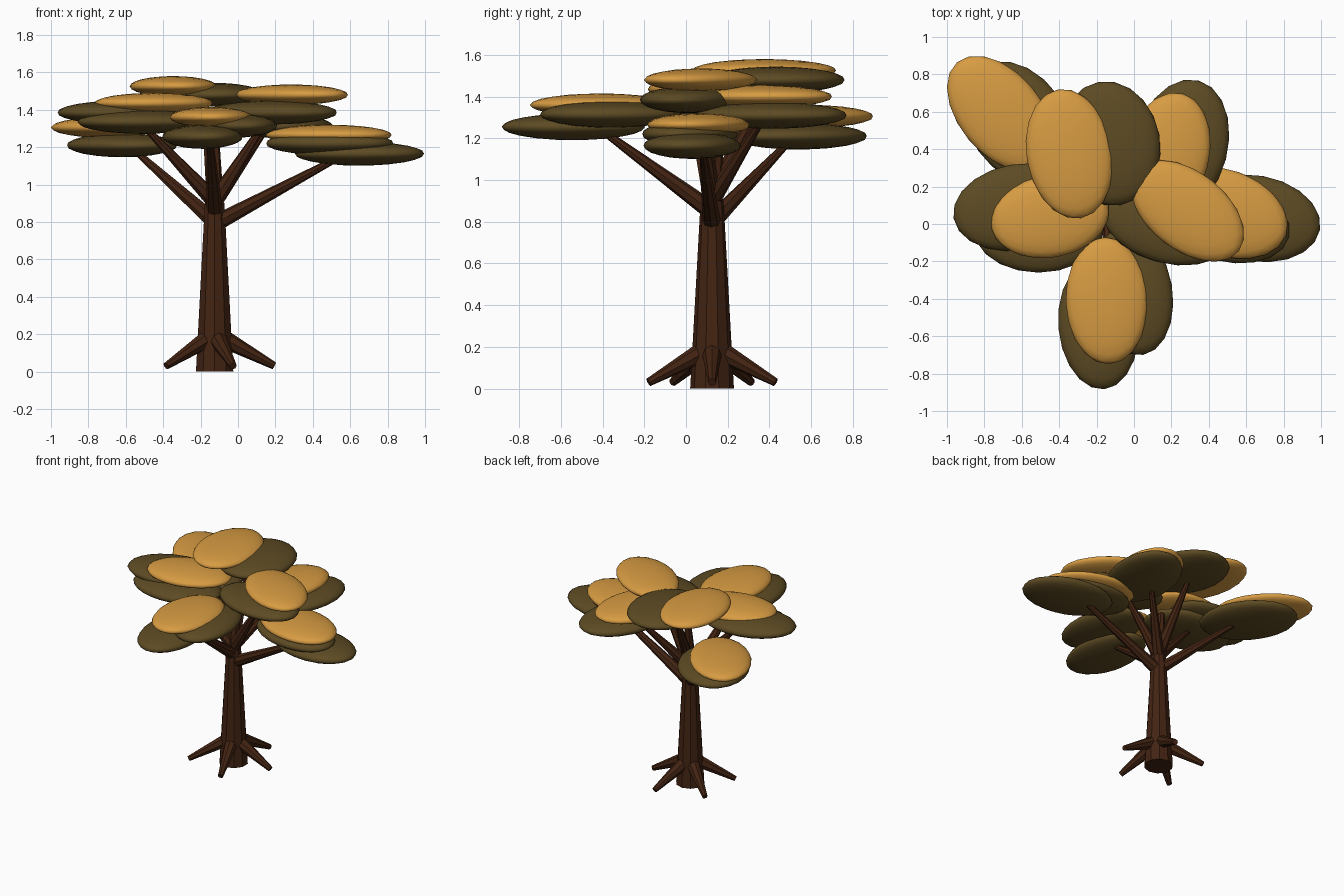
import bpy
import bmesh
from math import radians, cos, sin
from mathutils import Vector, Matrix

cube = bpy.data.objects.get("Cube")
if cube:
    bpy.data.objects.remove(cube)


def make_material(name, color):
    mat = bpy.data.materials.new(name)
    mat.use_nodes = True
    mat.diffuse_color = color
    mat.node_tree.nodes["Principled BSDF"].inputs["Base Color"].default_value = color
    return mat


bark = make_material("dark brown bark", (0.055, 0.017, 0.006, 1))
golden = make_material("golden leaves", (0.68, 0.33, 0.055, 1))
olive = make_material("olive leaves", (0.11, 0.07, 0.017, 1))


def add_object(name, bm, mat, smooth=False):
    mesh = bpy.data.meshes.new(name)
    bm.to_mesh(mesh)
    bm.free()
    mesh.materials.append(mat)
    for poly in mesh.polygons:
        poly.use_smooth = smooth
    obj = bpy.data.objects.new(name, mesh)
    bpy.context.scene.collection.objects.link(obj)
    return obj


def limb(name, start, end, r_start, r_end, sides=8):
    """Tapered, faceted limb between two points."""
    start, end = Vector(start), Vector(end)
    axis = end - start
    bm = bmesh.new()
    matrix = (Matrix.Translation((start + end) / 2)
              @ axis.to_track_quat("Z", "Y").to_matrix().to_4x4())
    bmesh.ops.create_cone(bm, cap_ends=True, segments=sides, radius1=r_start,
                          radius2=r_end, depth=axis.length, matrix=matrix)
    return add_object(name, bm, bark)


def leaf_pad(name, mat, x, y, z, angle, length, width, half_height=0.06):
    """Flattened ellipsoid, its long axis turned by angle about z."""
    bm = bmesh.new()
    matrix = (Matrix.Translation((x, y, z))
              @ Matrix.Rotation(radians(angle), 4, "Z")
              @ Matrix.Diagonal((length, width, half_height, 1)))
    bmesh.ops.create_icosphere(bm, subdivisions=3, radius=1, matrix=matrix)
    return add_object(name, bm, mat, smooth=True)


# Trunk and its thinner upper stem
tx, ty = -0.125, 0.125
limb("trunk", (tx, ty, 0), (tx, ty, 0.9), 0.105, 0.055, 10)
limb("upper_stem", (tx, ty, 0.88), (tx, ty + 0.03, 1.25), 0.05, 0.025)

# Five roots evenly spread around the trunk
for i in range(5):
    a = radians(72 * i)
    limb("root_%d" % (i + 1),
         (tx + 0.04 * cos(a), ty + 0.04 * sin(a), 0.18),
         (tx + 0.32 * cos(a), ty + 0.32 * sin(a), 0.03), 0.05, 0.02)

# Branches: height of the fork and the tip under each leaf cluster
branches = {
    "right_branch": (0.82, (-0.56, 0.5, 1.19)),
    "left_branch": (0.81, (0.55, 0.08, 1.15)),
    "front_branch": (0.87, (-0.15, -0.42, 1.25)),
    "right_upper_branch": (0.93, (-0.5, 0.03, 1.31)),
    "left_upper_branch": (0.93, (0.15, 0.08, 1.34)),
    "back_left_branch": (0.93, (0.14, 0.36, 1.28)),
    "back_branch": (0.95, (-0.18, 0.4, 1.45)),
}
for name, (fork, tip) in branches.items():
    limb(name, (tx, ty, fork - 0.02), tip, 0.045, 0.016)

# Leaf clusters: x, y, z, angle, half length, half width
golden_pads = {
    "back_right": (-0.714, 0.59, 1.305, -50, 0.36, 0.22),
    "crown": (-0.345, 0.375, 1.525, 100, 0.35, 0.23),
    "back_left": (0.17, 0.36, 1.4, 75, 0.35, 0.23),
    "left_upper": (0.285, 0.07, 1.48, -38, 0.35, 0.21),
    "left": (0.485, 0.06, 1.265, -20, 0.35, 0.23),
    "right": (-0.45, 0.04, 1.435, 10, 0.32, 0.22),
    "front": (-0.145, -0.41, 1.36, 92, 0.34, 0.22),
}
olive_pads = {
    "back_right": (-0.62, 0.54, 1.21, -55, 0.36, 0.26),
    "crown": (-0.13, 0.43, 1.48, 100, 0.335, 0.27),
    "back_left": (0.25, 0.41, 1.31, 75, 0.37, 0.25),
    "left_upper": (0.18, 0.01, 1.385, -15, 0.36, 0.22),
    "left_inner": (0.49, 0.02, 1.22, -15, 0.35, 0.22),
    "left_outer": (0.65, 0.03, 1.165, -10, 0.35, 0.23),
    "right_outer": (-0.62, 0.09, 1.385, 10, 0.35, 0.23),
    "right_inner": (-0.51, -0.02, 1.335, 0, 0.35, 0.24),
    "front_outer": (-0.19, -0.54, 1.255, 95, 0.345, 0.215),
    "front_inner": (-0.01, -0.36, 1.315, 100, 0.345, 0.215),
}
for name, data in golden_pads.items():
    leaf_pad(name + "_golden_leaves", golden, *data, half_height=0.055)
for name, data in olive_pads.items():
    leaf_pad(name + "_olive_leaves", olive, *data, half_height=0.064)
